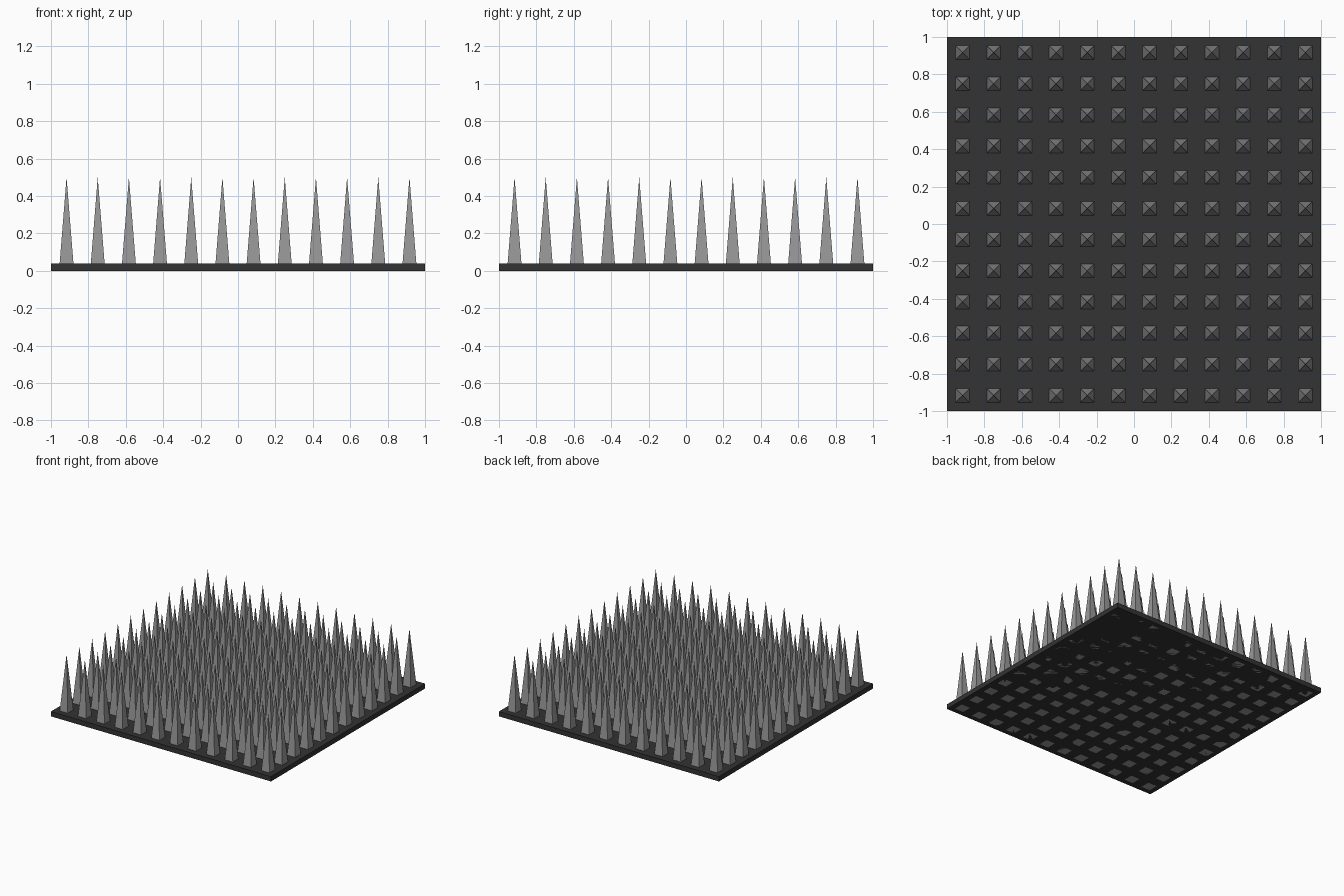
import bpy, bmesh, math
from mathutils import Matrix

if "Cube" in bpy.data.objects:
    bpy.data.objects.remove(bpy.data.objects["Cube"])


def material(name, value):
    m = bpy.data.materials.new(name)
    m.diffuse_color = (value, value, value, 1)
    m.use_nodes = True
    m.node_tree.nodes["Principled BSDF"].inputs["Base Color"].default_value = m.diffuse_color
    return m


def add_object(name, bm, mat):
    mesh = bpy.data.meshes.new(name)
    bm.to_mesh(mesh)
    bm.free()
    mesh.materials.append(mat)
    obj = bpy.data.objects.new(name, mesh)
    bpy.context.collection.objects.link(obj)
    return obj


dark = material("dark iron", 0.033)
steel = material("grey steel", 0.32)

# Base plate
bm = bmesh.new()
bmesh.ops.create_cube(bm, size=1, matrix=Matrix.Translation((0, 0, 0.02)) @ Matrix.Diagonal((2, 2, 0.04, 1)))
add_object("base_plate", bm, dark)

# Grid of four-sided spikes running through the plate
COUNT, HEIGHT, HALF = 12, 0.5, 0.04
STEP = 2 / COUNT
bm = bmesh.new()
for i in range(COUNT):
    for j in range(COUNT):
        x, y = -1 + STEP * (i + 0.5), -1 + STEP * (j + 0.5)
        place = Matrix.Translation((x, y, HEIGHT / 2)) @ Matrix.Rotation(math.pi / 4, 4, 'Z')
        bmesh.ops.create_cone(bm, cap_ends=True, segments=4, radius1=HALF * math.sqrt(2),
                              radius2=0, depth=HEIGHT, matrix=place)
bmesh.ops.remove_doubles(bm, verts=bm.verts, dist=0.0001)
add_object("spikes", bm, steel)
